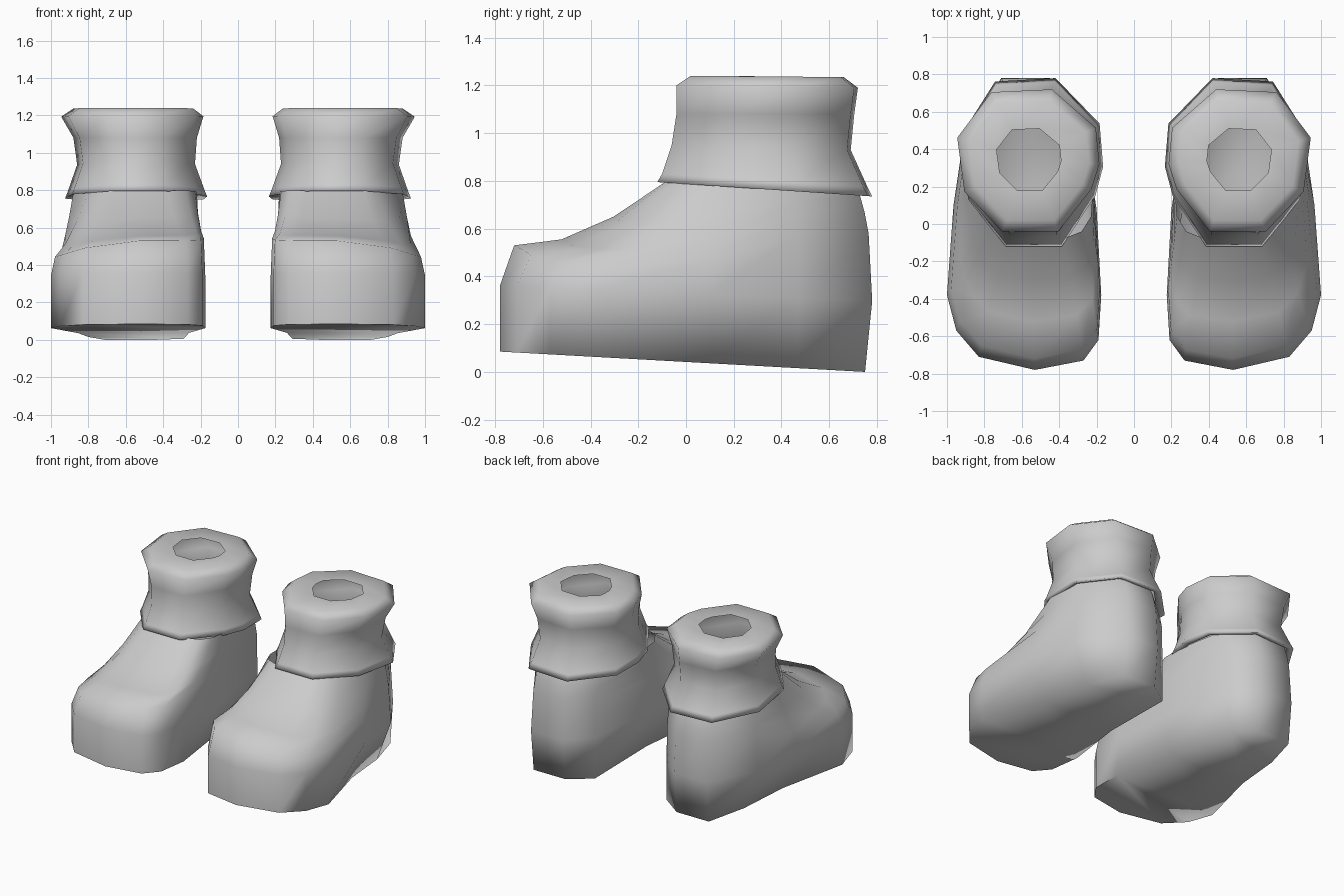
import bpy, bmesh, math

if "Cube" in bpy.data.objects:
    bpy.data.objects.remove(bpy.data.objects["Cube"])

grey = bpy.data.materials.new("plain grey")
grey.diffuse_color = (0.6, 0.6, 0.6, 1)
grey.use_nodes = True
grey.node_tree.nodes["Principled BSDF"].inputs["Base Color"].default_value = grey.diffuse_color


def loft(name, rings, side, caps=(), sharp=()):
    """Skin a stack of equal closed rings; side -1 mirrors in x.
    caps are faces on the first ring; sharp are creased edges of that ring."""
    bm = bmesh.new()
    rows = [[bm.verts.new((side * x, y, z)) for x, y, z in r] for r in rings]
    n = len(rows[0])
    for a, b in zip(rows, rows[1:]):
        for i in range(n):
            j = (i + 1) % n
            f = (a[i], a[j], b[j], b[i])
            bm.faces.new(f if side > 0 else f[::-1])
    for points in caps:
        f = [rows[0][i] for i in points]
        bm.faces.new(f[::-1] if side > 0 else f)
    for f in bm.faces:
        f.smooth = True
    for i, j in sharp:
        bm.edges.get((rows[0][i], rows[0][j])).smooth = False
    me = bpy.data.meshes.new(name)
    bm.to_mesh(me)
    bm.free()
    me.materials.append(grey)
    ob = bpy.data.objects.new(name, me)
    bpy.context.collection.objects.link(ob)


# Foot outline at its widest, from the toe round the outer side and heel
outline = [(.53, -.78), (.83, -.71), (.95, -.57), (1.0, -.38), (.965, .1),
           (.91, .47), (.71, .78), (.45, .78), (.29, .64), (.20, .08),
           (.175, -.38), (.19, -.62), (.27, -.73)]
# Ankle opening, matching the outline point for point
opening = [(.54, -.08), (.67, -.08), (.74, -.04), (.80, .04), (.88, .2),
           (.87, .45), (.69, .71), (.46, .71), (.27, .55), (.22, .2),
           (.23, .04), (.28, -.04), (.38, -.08)]


def sole_point(x, y):
    # narrow arch and heel on a slightly tilted plane
    k = min(max((y + .38) / .48, 0), 1)
    x += k * (-.11 if x > .8 else .065 if x < .25 else 0)
    y = min(y, .75)
    return x, y, .085 - .0556 * (y + .78)


def upper_ring(t, z_front, z_back):
    # blend from the toe box shoulder to the ankle opening
    ring = []
    for (x, y), (ox, oy) in zip(outline, opening):
        sx = .56 + (x - .56) * (.95 if x > .56 else .98)
        sy = y + .06 * min(max(-y / .7, 0), 1) - .015 * (y > .7)
        px, py = sx + (ox - sx) * t, sy + (oy - sy) * t
        front = -.72 + .64 * t
        f = min(max((py - front) / (.76 - front), 0), 1)
        droop = .09 * (max(0, x - .53) / .45) ** 2 * (1 - t) * (y < .2)
        ring.append((px, py, z_front + (z_back - z_front) * f - droop))
    return ring


foot_rings = [
    [sole_point(x, y) for x, y in outline],
    [(x, y, .36 - .04 * (y + .78)) for x, y in outline],
    upper_ring(0, .53, .58),
    upper_ring(.31, .555, .67),
    upper_ring(.65, .65, .74),
    upper_ring(1, .80, .77),
]
# Sole: toe piece creased along its rim, the rest rolls into the walls
sole = [(10, 11, 12, 0, 1), (10, 1, 2, 3), (9, 10, 3, 4), (8, 9, 4, 5),
        (7, 8, 5, 6)]
toe_rim = [(10, 11), (11, 12), (12, 0), (0, 1), (1, 2)]

# Cuff cross-section in a unit box, flat at the front and back
cuff_shape = [(-.42, -1), (.37, -1), (.9, -.44), (1, .32), (.52, .96),
              (-.33, 1), (-.95, .46), (-1, -.05), (-.89, -.4)]


def cuff_ring(x0, x1, y0, y1, z0, z1):
    # section fitted to a box, z running from z0 (front) to z1 (back)
    return [((x0 + x1) / 2 + u * (x1 - x0) / 2,
             (y0 + y1) / 2 + v * (y1 - y0) / 2,
             (z0 + z1) / 2 + v * (z1 - z0) / 2) for u, v in cuff_shape]


# Cuff: flared hem, narrow middle, rounded rim, open hole in the top
cuff_rings = [cuff_ring(*p) for p in [
    (.22, .88, -.06, .73, .80, .75),
    (.165, .925, -.12, .78, .795, .735),
    (.18, .91, -.10, .76, .83, .775),
    (.23, .86, -.06, .69, .95, .93),
    (.22, .88, -.04, .705, 1.08, 1.08),
    (.185, .945, -.04, .72, 1.20, 1.19),
    (.24, .88, .02, .66, 1.24, 1.235),
    (.39, .735, .18, .51, 1.24, 1.235),
]]

for label, side in (("right", 1), ("left", -1)):
    loft(label + "_foot", foot_rings, side, sole, toe_rim)
    loft(label + "_cuff", cuff_rings, side)
